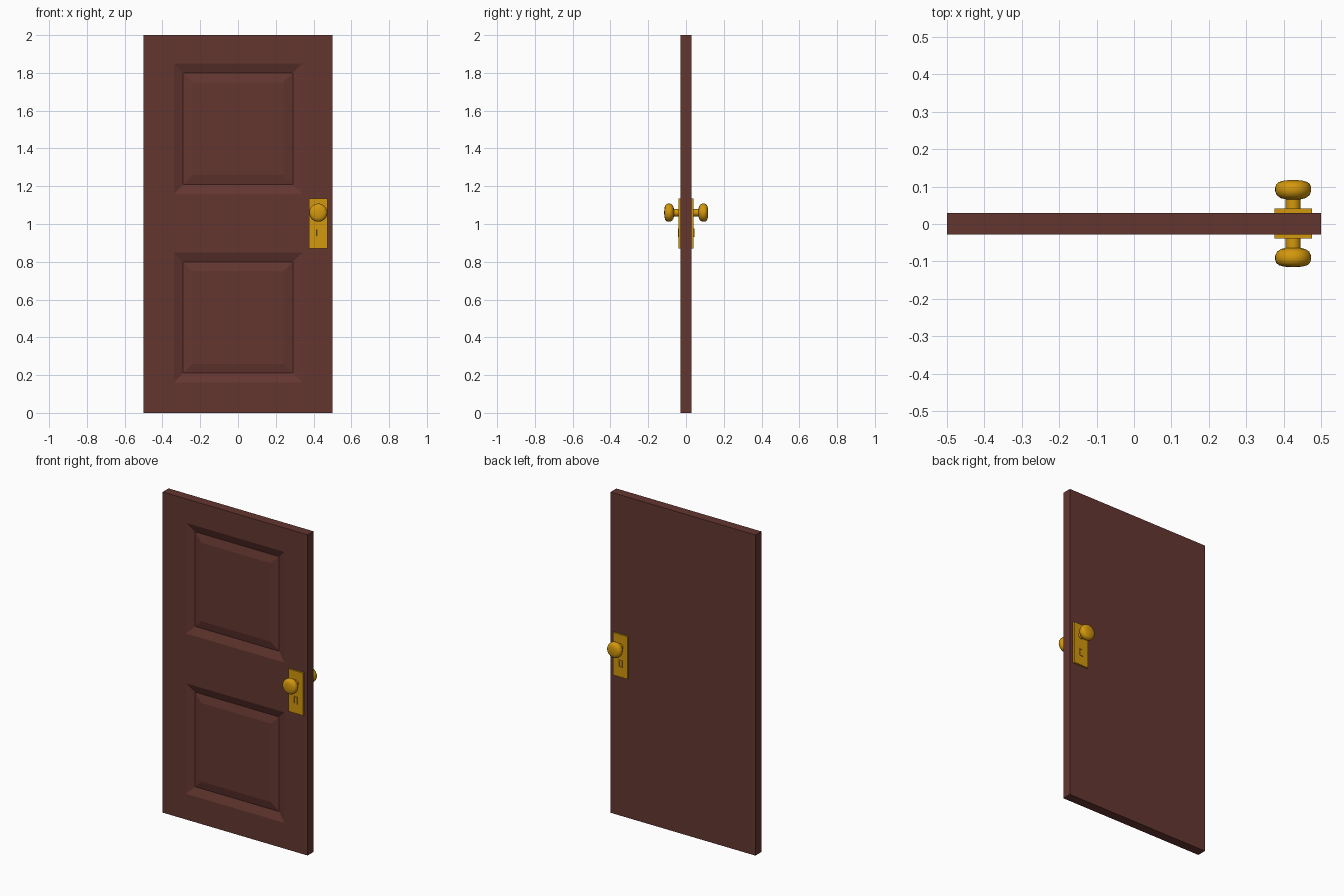
import bpy
import bmesh
from math import cos, sin, tau
from mathutils import Vector

if "Cube" in bpy.data.objects:
    bpy.data.objects.remove(bpy.data.objects["Cube"])


def make_material(name, colour):
    mat = bpy.data.materials.new(name)
    mat.use_nodes = True
    mat.diffuse_color = colour
    mat.node_tree.nodes["Principled BSDF"].inputs["Base Color"].default_value = colour
    return mat


wood = make_material("reddish brown wood", (0.127, 0.037, 0.030, 1))
brass = make_material("golden brass", (0.65, 0.31, 0.004, 1))

FRONT, BACK = -0.028, 0.030
KNOB_X, KNOB_Z = 0.425, 1.06


def add_object(name, bm, mat, smooth=False):
    bmesh.ops.recalc_face_normals(bm, faces=bm.faces)
    mesh = bpy.data.meshes.new(name)
    bm.to_mesh(mesh)
    bm.free()
    mesh.materials.append(mat)
    obj = bpy.data.objects.new(name, mesh)
    bpy.context.collection.objects.link(obj)
    if smooth:
        bpy.ops.object.select_all(action="DESELECT")
        obj.select_set(True)
        bpy.context.view_layer.objects.active = obj
        bpy.ops.object.shade_smooth_by_angle(angle=0.7)
    return obj


def box(low, high):
    bm = bmesh.new()
    bmesh.ops.create_cube(bm, size=1)
    low, high = Vector(low), Vector(high)
    bmesh.ops.scale(bm, vec=high - low, verts=bm.verts)
    bmesh.ops.translate(bm, vec=(low + high) / 2, verts=bm.verts)
    return bm


def cut(bm, axis, position):
    normal = Vector((0, 0, 0))
    normal[axis] = 1
    bmesh.ops.bisect_plane(bm, geom=bm.verts[:] + bm.edges[:] + bm.faces[:],
                           plane_co=normal * position, plane_no=normal)


def faces_towards(bm, y_sign):
    bm.normal_update()
    return [f for f in bm.faces if f.normal.y * y_sign > 0.9]


# Door slab: two front panels, sunk with a sloped border and raised again
bm = box((-0.5, FRONT, 0), (0.5, BACK, 2))
panels = [(0.16, 0.85), (1.16, 1.85)]
for x in (-0.34, 0.34):
    cut(bm, 0, x)
for z in sum(panels, ()):
    cut(bm, 2, z)
fields = []
for f in faces_towards(bm, -1):
    c = f.calc_center_median()
    if abs(c.x) < 0.34 and any(a < c.z < b for a, b in panels):
        fields.append(f)
for depth in (-0.02, 0.012):
    bmesh.ops.inset_individual(bm, faces=fields, thickness=0.05, depth=depth,
                               use_even_offset=True)
add_object("door_slab", bm, wood)


def lathe(profile, origin, y_sign, steps=32):
    """Spin (radius, distance) points around the y direction."""
    bm = bmesh.new()
    rings = []
    for radius, dist in profile:
        rings.append([bm.verts.new((origin[0] + radius * cos(tau * i / steps),
                                    origin[1] + y_sign * dist,
                                    origin[2] + radius * sin(tau * i / steps)))
                      for i in range(steps)])
    for a, b in zip(rings, rings[1:]):
        for i in range(steps):
            j = (i + 1) % steps
            bm.faces.new((a[i], a[j], b[j], b[i]))
    bm.faces.new(rings[0])
    bm.faces.new(rings[-1])
    return bm


# Handle set, repeated on both sides of the door
knob_profile = [(0.020, 0.0), (0.020, 0.025), (0.033, 0.028), (0.043, 0.035),
                (0.048, 0.046), (0.048, 0.056), (0.045, 0.065), (0.038, 0.071),
                (0.026, 0.0745), (0.013, 0.076), (0.003, 0.0765)]
for side, sign, surface in (("front", -1, FRONT), ("back", 1, BACK)):
    outer = surface + sign * 0.011
    ys = sorted((surface - sign * 0.002, outer))
    bm = box((0.375, ys[0], 0.87), (0.475, ys[1], 1.135))
    add_object(side + "_lock_plate", bm, brass)

    # Keyhole surround with a sunk slot
    ys = sorted((outer - sign * 0.002, outer + sign * 0.003))
    bm = box((0.411, ys[0], 0.93), (0.437, ys[1], 0.976))
    face = faces_towards(bm, sign)
    bmesh.ops.inset_individual(bm, faces=face, thickness=0.008, depth=0)
    bmesh.ops.inset_individual(bm, faces=face, thickness=0.0005, depth=-0.004)
    add_object(side + "_keyhole", bm, brass)

    bm = lathe(knob_profile, (KNOB_X, outer, KNOB_Z), sign)
    add_object(side + "_knob", bm, brass, smooth=True)
